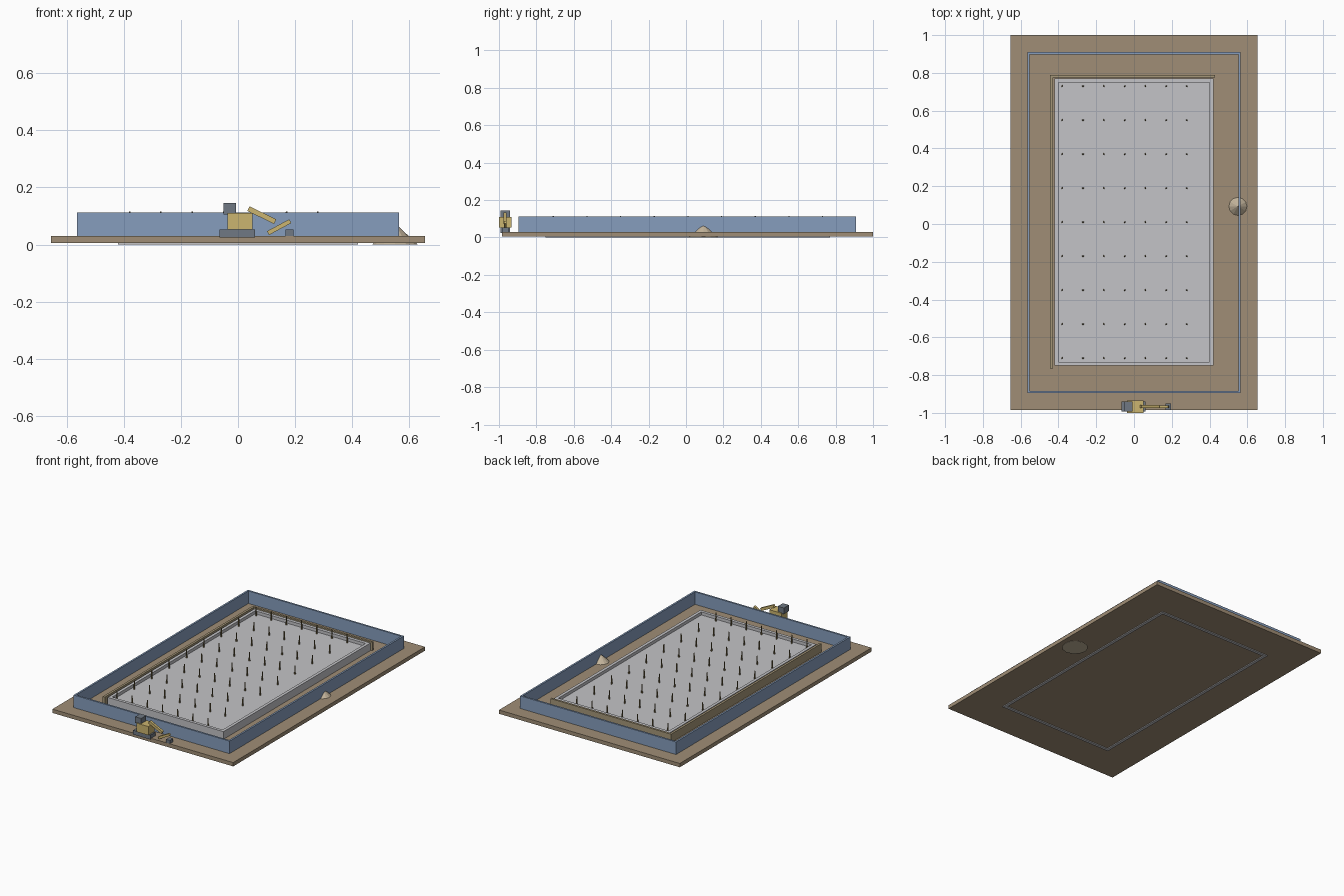
import bpy, bmesh, math
from mathutils import Matrix

if "Cube" in bpy.data.objects:
    bpy.data.objects.remove(bpy.data.objects["Cube"], do_unlink=True)


def material(name, rgb):
    m = bpy.data.materials.new(name)
    m.use_nodes = True
    m.diffuse_color = (*rgb, 1)
    m.node_tree.nodes["Principled BSDF"].inputs["Base Color"].default_value = (*rgb, 1)
    return m


EARTH = material("earth brown", (0.35, 0.27, 0.18))
CONCRETE = material("concrete grey", (0.55, 0.55, 0.57))
FENCE = material("fence blue", (0.24, 0.34, 0.51))
TIMBER = material("timber tan", (0.38, 0.31, 0.19))
YELLOW = material("machine yellow", (0.60, 0.46, 0.16))
STEEL = material("dark steel", (0.16, 0.19, 0.23))
SAND = material("sand", (0.55, 0.46, 0.33))
ROD = material("rod brown", (0.20, 0.15, 0.06))


def finish(name, bm, mat):
    mesh = bpy.data.meshes.new(name)
    bm.to_mesh(mesh)
    bm.free()
    mesh.materials.append(mat)
    obj = bpy.data.objects.new(name, mesh)
    bpy.context.collection.objects.link(obj)
    return obj


def add_box(bm, x, y, z):
    """Box from (low, high) pairs on each axis."""
    lows, highs = zip(x, y, z)
    centre = [(a + b) / 2 for a, b in zip(lows, highs)]
    size = [b - a for a, b in zip(lows, highs)]
    bmesh.ops.create_cube(bm, size=1, matrix=Matrix.Translation(centre) @ Matrix.Diagonal((*size, 1)))


def box(name, x, y, z, mat):
    bm = bmesh.new()
    add_box(bm, x, y, z)
    return finish(name, bm, mat)


def wall_ring(name, x, y, z, t, mat):
    """Rectangular ring with mitred corners and wall thickness t."""
    bm = bmesh.new()
    loops = []
    for inset in (0, t):
        x0, x1, y0, y1 = x[0] + inset, x[1] - inset, y[0] + inset, y[1] - inset
        corners = [(x0, y0), (x1, y0), (x1, y1), (x0, y1)]
        loops.append([bm.verts.new((*c, z[0])) for c in corners])
    for i in range(4):
        j = (i + 1) % 4
        bm.faces.new((loops[0][i], loops[0][j], loops[1][j], loops[1][i]))
    up = bmesh.ops.extrude_face_region(bm, geom=bm.faces[:], use_keep_orig=True)
    top = [v for v in up["geom"] if isinstance(v, bmesh.types.BMVert)]
    bmesh.ops.translate(bm, verts=top, vec=(0, 0, z[1] - z[0]))
    bmesh.ops.recalc_face_normals(bm, faces=bm.faces[:])
    return finish(name, bm, mat)


def arm(name, start, end, y, width, depth, mat):
    """Straight beam in the xz plane."""
    dx, dz = end[0] - start[0], end[1] - start[1]
    centre = ((start[0] + end[0]) / 2, y, (start[1] + end[1]) / 2)
    bm = bmesh.new()
    bmesh.ops.create_cube(bm, size=1, matrix=Matrix.Translation(centre)
                          @ Matrix.Rotation(-math.atan2(dz, dx), 4, 'Y')
                          @ Matrix.Diagonal((math.hypot(dx, dz), width, depth, 1)))
    return finish(name, bm, mat)


# Site ground and perimeter fence
box("ground", (-0.655, 0.655), (-0.985, 1.0), (0.005, 0.03), EARTH)
wall_ring("perimeter_fence", (-0.565, 0.565), (-0.895, 0.91), (0.028, 0.112), 0.012, FENCE)

# Foundation: edge walls and slab
wall_ring("foundation_walls", (-0.42, 0.42), (-0.75, 0.77), (0, 0.08), 0.02, CONCRETE)
box("foundation_slab", (-0.40, 0.40), (-0.73, 0.75), (0.02, 0.06), CONCRETE)

# Timber shoring on the left and back of the foundation
box("side_shoring", (-0.445, -0.43), (-0.765, 0.79), (0.02, 0.085), TIMBER)
box("back_shoring", (-0.43, 0.43), (0.776, 0.79), (0.02, 0.085), TIMBER)

# Grid of starter rods
bm = bmesh.new()
for col in range(7):
    for row in range(9):
        spot = (-0.38 + 0.11 * col, -0.71 + 0.18 * row, 0.086)
        bmesh.ops.create_cone(bm, cap_ends=True, segments=6, radius1=0.005, radius2=0.003,
                              depth=0.06, matrix=Matrix.Translation(spot))
finish("starter_rods", bm, ROD)

# Spoil heap half under the fence
bm = bmesh.new()
bmesh.ops.create_cone(bm, cap_ends=True, segments=12, radius1=0.08, radius2=0, depth=0.075,
                      matrix=Matrix.Translation((0.55, 0.093, 0.0375)))
finish("spoil_heap", bm, SAND)

# Excavator at the front edge
MID = -0.967


def across(half):
    return (MID - half, MID + half)


box("excavator_tracks", (-0.065, 0.06), across(0.026), (0.025, 0.053), STEEL)
box("excavator_body", (-0.037, 0.05), across(0.033), (0.053, 0.11), YELLOW)
box("excavator_cab", (-0.05, -0.007), across(0.026), (0.105, 0.145), STEEL)
arm("excavator_boom", (0.037, 0.126), (0.13, 0.080), MID, 0.016, 0.018, YELLOW)
arm("excavator_stick", (0.105, 0.040), (0.183, 0.082), MID, 0.014, 0.015, YELLOW)
box("excavator_bucket", (0.167, 0.195), across(0.017), (0.03, 0.052), STEEL)
